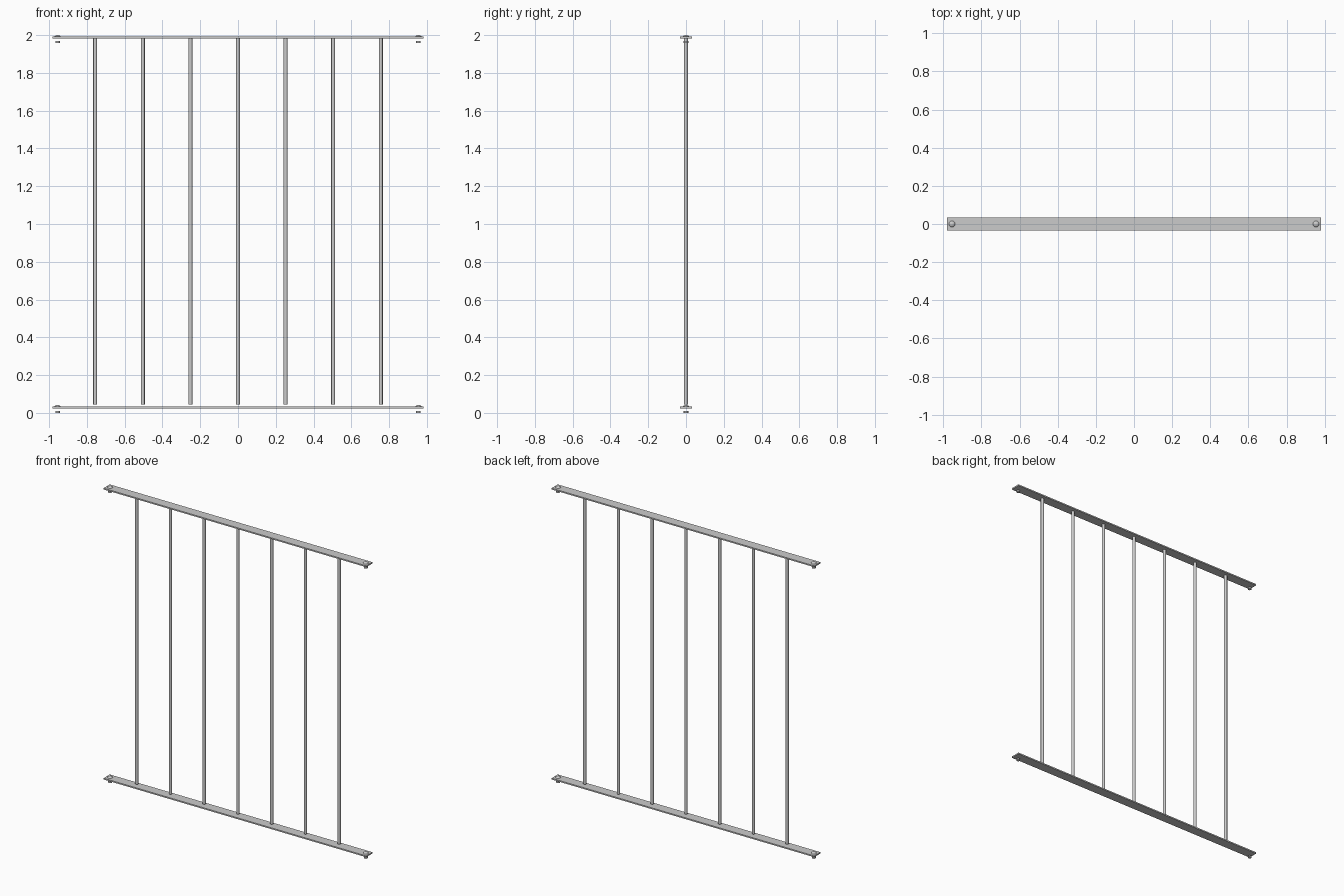
import bpy

if "Cube" in bpy.data.objects:
    bpy.data.objects.remove(bpy.data.objects["Cube"])

RAIL_Z = (0.029, 1.987)
BOLT_X = 0.955


def cylinder(name, radius, z0, z1, x, sides=16):
    bpy.ops.mesh.primitive_cylinder_add(vertices=sides, radius=radius, depth=z1 - z0,
                                        location=(x, 0, (z0 + z1) / 2))
    ob = bpy.context.object
    ob.name = name
    bpy.ops.object.shade_smooth_by_angle()
    return ob


def dome(name, radius, height, x, z):
    # low rounded bolt head: lathe-style squashed sphere with its lower half flattened
    bpy.ops.mesh.primitive_uv_sphere_add(segments=16, ring_count=8, radius=1, location=(x, 0, z))
    ob = bpy.context.object
    ob.name = name
    for v in ob.data.vertices:
        v.co.x *= radius
        v.co.y *= radius
        v.co.z = max(v.co.z, 0) * height
    bpy.ops.object.shade_smooth_by_angle()
    return ob


# flat rails with a bolt at each end
for label, z in zip(("bottom", "top"), RAIL_Z):
    bpy.ops.mesh.primitive_cube_add(size=1, location=(0, 0, z))
    rail = bpy.context.object
    rail.name = label + "_rail"
    rail.scale = (1.962, 0.066, 0.009)
    for side, x in (("left", -BOLT_X), ("right", BOLT_X)):
        dome(f"{label}_{side}_bolt_head", 0.017, 0.0105, x, z + 0.0025)
        cylinder(f"{label}_{side}_bolt_end", 0.012, z - 0.029, z - 0.019, x)

# upright bars
for i in range(-3, 4):
    cylinder(f"bar_{i + 4}", 0.0105, 0.044, 1.984, i * 0.252)
